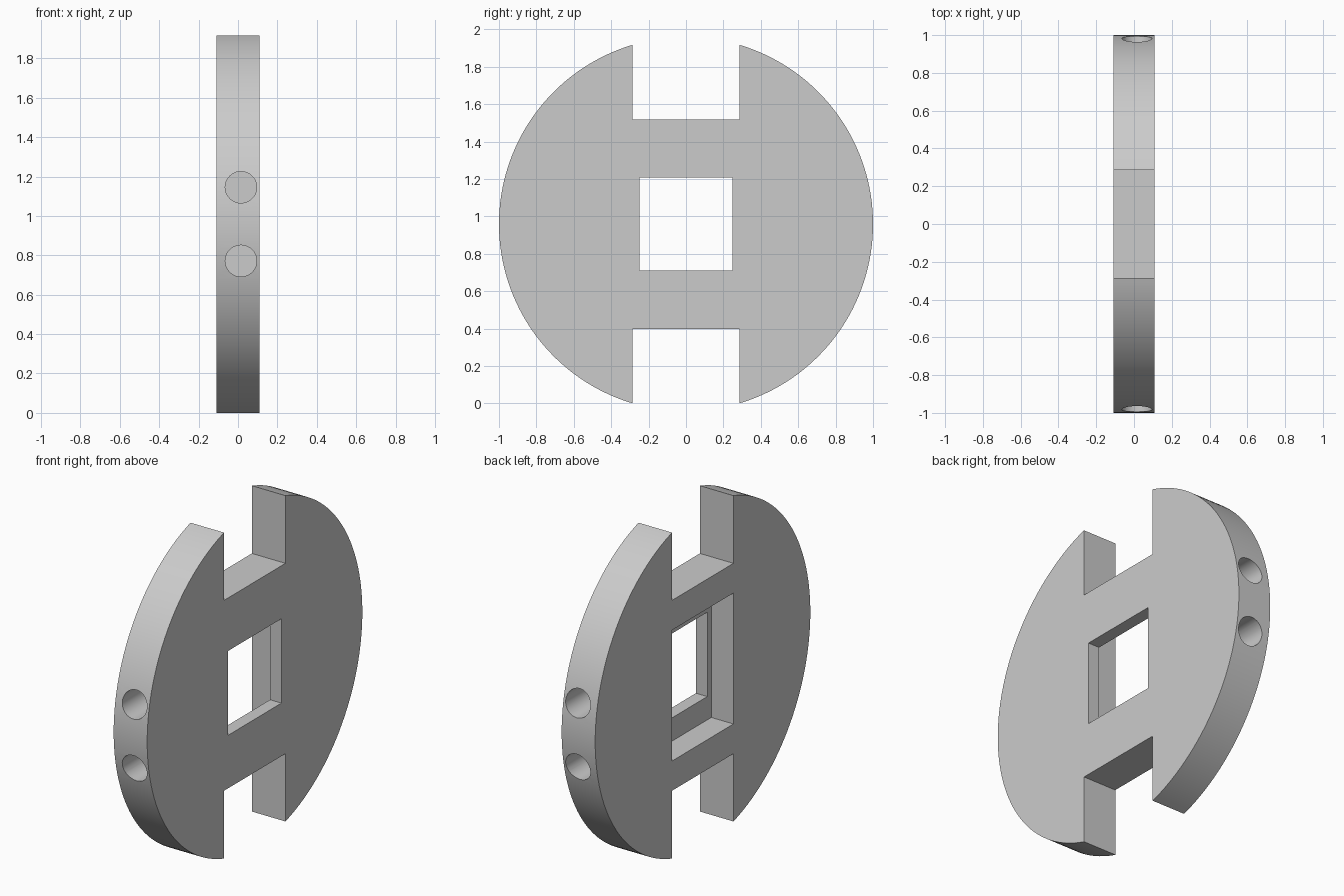
import bpy
import math

cube = bpy.data.objects.get("Cube")
if cube:
    bpy.data.objects.remove(cube, do_unlink=True)

# Main dimensions
SLOT_HALF = 0.285
HALF_THICK = 0.109
CENTRE = math.sqrt(1 - SLOT_HALF ** 2)   # disc axis height, slot corners touch z = 0
STEP_X = 0.035                           # floor of the rectangular recess

grey = bpy.data.materials.new("light grey")
grey.use_nodes = True
colour = (0.6, 0.6, 0.6, 1)
grey.diffuse_color = colour
grey.node_tree.nodes["Principled BSDF"].inputs["Base Color"].default_value = colour


def finish(obj, name):
    obj.name = name
    obj.data.materials.append(grey)
    bpy.ops.object.transform_apply(location=True, rotation=True, scale=True)
    return obj


def box(name, x0, x1, half_y, z0, z1):
    bpy.ops.mesh.primitive_cube_add(size=1, location=((x0 + x1) / 2, 0, (z0 + z1) / 2))
    obj = bpy.context.object
    obj.scale = (x1 - x0, 2 * half_y, z1 - z0)
    return finish(obj, name)


def rod(name, radius, depth, location, rotation, sides):
    bpy.ops.mesh.primitive_cylinder_add(vertices=sides, radius=radius, depth=depth,
                                        location=location, rotation=rotation)
    return finish(bpy.context.object, name)


# Round plate standing on edge, axis along x
plate = rod("slotted_disc", 1, 2 * HALF_THICK, (0, 0, CENTRE), (0, math.pi / 2, 0), 160)

# Top and bottom slots, square window, deeper rectangular recess on one face
cutters = [
    box("top_slot", -1, 1, SLOT_HALF, CENTRE + 0.56, CENTRE + 2),
    box("bottom_slot", -1, 1, SLOT_HALF, CENTRE - 2, CENTRE - 0.56),
    box("square_window", -1, 1, 0.248, CENTRE - 0.248, CENTRE + 0.248),
    box("recess", -1, STEP_X, SLOT_HALF, CENTRE - 0.385, CENTRE + 0.385),
]

# Pairs of blind holes in the front and back rim
for side in (-1, 1):
    for dz in (-0.187, 0.187):
        cutters.append(rod("rim_hole", 0.08, 0.6, (0.015, side, CENTRE + dz),
                           (math.pi / 2, 0, 0), 40))

# Cut everything and keep only the finished disc
bpy.ops.object.select_all(action="DESELECT")
plate.select_set(True)
bpy.context.view_layer.objects.active = plate
for cutter in cutters:
    cutter.hide_render = True
    mod = plate.modifiers.new(cutter.name, "BOOLEAN")
    mod.operation = "DIFFERENCE"
    mod.solver = "EXACT"
    mod.object = cutter
    bpy.ops.object.modifier_apply(modifier=mod.name)
for cutter in cutters:
    bpy.data.objects.remove(cutter, do_unlink=True)

bpy.ops.object.shade_smooth_by_angle(angle=math.radians(30))
